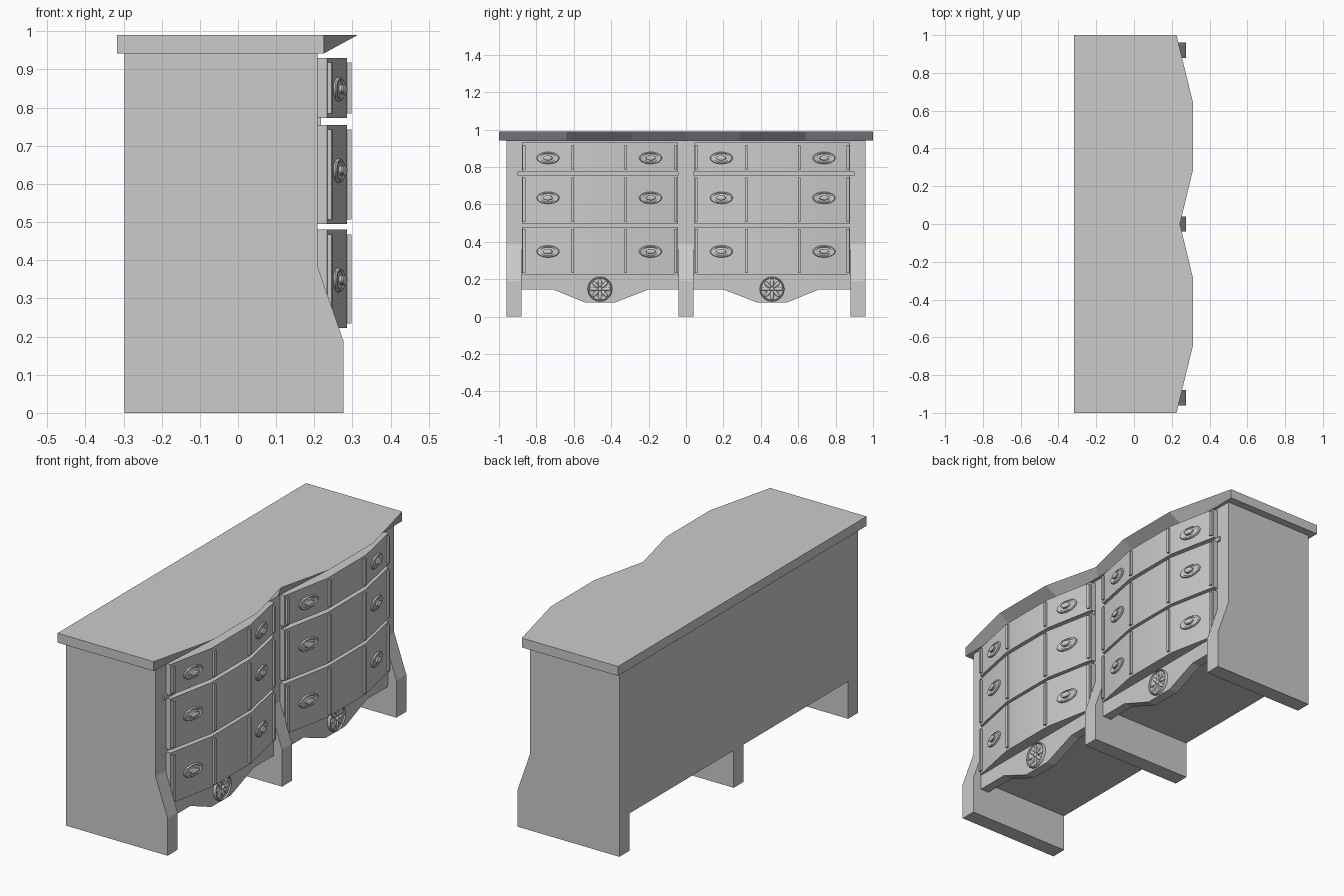
import bpy, bmesh, math
from mathutils import Vector, Matrix

if "Cube" in bpy.data.objects:
    bpy.data.objects.remove(bpy.data.objects["Cube"])


def finish(name, bm, smooth=False):
    bmesh.ops.recalc_face_normals(bm, faces=bm.faces)
    me = bpy.data.meshes.new(name)
    bm.to_mesh(me)
    bm.free()
    ob = bpy.data.objects.new(name, me)
    bpy.context.collection.objects.link(ob)
    if smooth:
        bpy.ops.object.select_all(action='DESELECT')
        ob.select_set(True)
        bpy.context.view_layer.objects.active = ob
        bpy.ops.object.shade_smooth_by_angle(angle=math.radians(35))
    return ob


def loft(name, rings, smooth=False):
    """Join closed rings of points and cap both ends."""
    bm = bmesh.new()
    rows = [[bm.verts.new(p) for p in r] for r in rings]
    n = len(rows[0])
    for a, b in zip(rows, rows[1:]):
        for i in range(n):
            j = (i + 1) % n
            bm.faces.new((a[i], a[j], b[j], b[i]))
    bm.faces.new(rows[0])
    bm.faces.new(rows[-1])
    return finish(name, bm, smooth)


def box(name, x0, x1, y0, y1, z0, z1):
    ring = [(x0, y0), (x1, y0), (x1, y1), (x0, y1)]
    return loft(name, [[(x, y, z) for x, y in ring] for z in (z0, z1)])


def face_x(y):
    """Bowed drawer front: x for a distance y from the centre line."""
    y = abs(y)
    if y > 0.62:
        return 0.286 - (y - 0.62) / 0.26 * 0.053
    if y < 0.31:
        return 0.286 - (0.31 - y) / 0.27 * 0.053
    return 0.286


def lathe(name, profile, sy, sz, pos, tilt=0):
    """Turned disc facing +x, squashed to an oval."""
    n = 24
    m = Matrix.Translation(pos) @ Matrix.Rotation(tilt, 4, 'Z')
    rings = []
    for r, h in profile:
        rings.append([m @ Vector((h, r * sy * math.cos(i * math.tau / n),
                                  r * sz * math.sin(i * math.tau / n))) for i in range(n)])
    return loft(name, rings, True)


# serpentine top: curved upper outline, straight lower front edge
edge = [(0.225, -1), (0.313, -0.64), (0.313, -0.29), (0.243, 0),
        (0.313, 0.29), (0.313, 0.64), (0.225, 1)]
back = [(-0.317, 1), (-0.317, -1)]
loft("table_top", [[(min(x, 0.225), y, 0.942) for x, y in edge + back],
                   [(x, y, 0.99) for x, y in edge + back]])

# carcass and the three profiled panels that form the feet
box("carcass", -0.297, 0.208, -0.92, 0.92, 0.19, 0.942)
side = [(-0.297, 0), (0.276, 0), (0.276, 0.19), (0.208, 0.385), (0.208, 0.942), (-0.297, 0.942)]
for name, y0, y1 in (("left_panel", -0.96, -0.88), ("centre_panel", -0.04, 0.04),
                     ("right_panel", 0.88, 0.96)):
    loft(name, [[(x, y, z) for x, z in side] for y in (y0, y1)])

drawers = [(0.222, 0.48), (0.495, 0.755), (0.773, 0.93)]
handle = [(1, -0.004), (1, 0.004), (0.92, 0.008), (0.8, 0.008), (0.7, 0.005), (0.42, 0.007),
          (0.36, 0.013), (0.42, 0.018), (0.3, 0.022), (0.15, 0.023)]
disc = [(1, -0.01), (1, 0.010), (0.96, 0.014), (0.9, 0.014), (0.87, 0.007)]

for s, label in ((-1, "left"), (1, "right")):
    # scalloped apron
    low = [(0.04, 0.145), (0.2, 0.145), (0.38, 0.075), (0.54, 0.075),
           (0.71, 0.145), (0.88, 0.145), (0.88, 0.222), (0.04, 0.222)]
    loft(label + "_apron", [[(x, s * y, z) for y, z in low] for x in (0.18, 0.228)])
    box(label + "_rail", 0.2, 0.217, min(s * 0.04, s * 0.9), max(s * 0.04, s * 0.9), 0.753, 0.775)

    # flower rosette on the apron
    c = Vector((0.228, s * 0.46, 0.147))
    lathe(label + "_rosette", disc, 0.066, 0.066, c)
    bm = bmesh.new()
    for k in range(8):
        m = (Matrix.Translation(c + Vector((0.007, 0, 0))) @ Matrix.Rotation(k * math.tau / 8, 4, 'X')
             @ Matrix.Translation((0, 0, 0.034)) @ Matrix.Diagonal((0.008, 0.010, 0.024, 1)))
        bmesh.ops.create_uvsphere(bm, u_segments=10, v_segments=8, radius=1, matrix=m)
    m = Matrix.Translation(c + Vector((0.007, 0, 0))) @ Matrix.Diagonal((0.011, 0.011, 0.011, 1))
    bmesh.ops.create_uvsphere(bm, u_segments=12, v_segments=8, radius=1, matrix=m)
    finish(label + "_rosette_petals", bm, True)

    for k, (z0, z1) in enumerate(drawers):
        # bowed drawer front
        ys = (0.042, 0.31, 0.62, 0.878)
        ring = [(0.2, 0.042)] + [(face_x(y), y) for y in ys] + [(0.2, 0.878)]
        loft(f"{label}_drawer_{k + 1}", [[(x, s * y, z) for x, y in ring] for z in (z0, z1)], True)
        # upright mouldings
        for i, y in enumerate((0.054, 0.322, 0.606, 0.866)):
            w = 0.007
            ring = [(face_x(y - w) - 0.005, y - w), (face_x(y - w) + 0.011, y - w),
                    (face_x(y + w) + 0.011, y + w), (face_x(y + w) - 0.005, y + w)]
            loft(f"{label}_drawer_{k + 1}_moulding_{i + 1}",
                 [[(x, s * v, z) for x, v in ring] for z in (z0 + 0.012, z1 - 0.012)])
        # oval pulls lying on the sloping faces
        zc = (0.348, 0.635, 0.848)[k]
        for i, y in enumerate((0.19, 0.737)):
            slope = math.atan2(0.053, 0.265)
            tilt = s * slope * (-1 if i == 0 else 1)
            lathe(f"{label}_drawer_{k + 1}_pull_{i + 1}", handle, 0.062, 0.032,
                  Vector((face_x(y), s * y, zc)), tilt)
